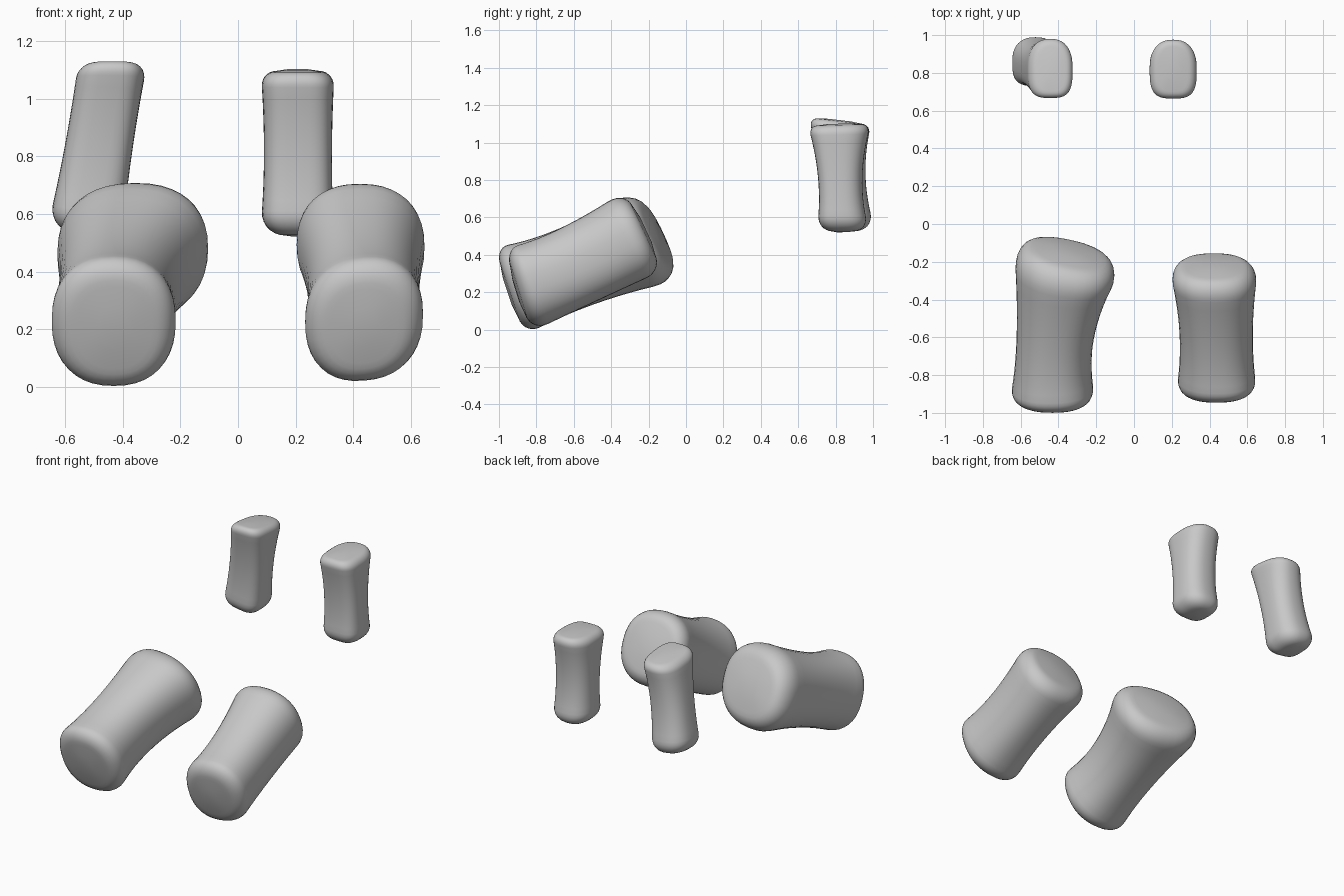
import bpy, bmesh, math
from mathutils import Vector

cube = bpy.data.objects.get("Cube")
if cube:
    bpy.data.objects.remove(cube, do_unlink=True)

SEGMENTS = 40
STEPS = 7

grey = bpy.data.materials.new("plain grey")
grey.use_nodes = True
grey.diffuse_color = (0.58, 0.58, 0.58, 1)
grey.node_tree.nodes["Principled BSDF"].inputs["Base Color"].default_value = (0.58, 0.58, 0.58, 1)


def through(a, b, c, t):
    """Smooth curve through three values at t = 0, 0.5 and 1."""
    return a * (2 * t - 1) * (t - 1) + b * 4 * t * (1 - t) + c * t * (2 * t - 1)


def spow(value, power):
    return math.copysign(abs(value) ** power, value)


def blob(name, start, middle, end, round_start, round_end, square_near=2.3, square_far=2.3):
    """Padded limb lofted through three sections of (centre, half side, half height)."""
    start, middle, end = [[Vector(v) for v in s] for s in (start, middle, end)]
    axis = end[0] - start[0]
    first, last = round_start / axis.length, 1 - round_end / axis.length

    # Position along the limb and inset of every ring, with rounded rims
    angles = [i / STEPS * math.pi / 2 for i in range(STEPS)]
    rings = [(first * (1 - math.cos(a)), round_start * (1 - math.sin(a))) for a in angles]
    rings += [(first + (last - first) * i / 12, 0) for i in range(13)]
    rings += [(1 - (1 - last) * (1 - math.cos(a)), round_end * (1 - math.sin(a)))
              for a in reversed(angles)]

    bm = bmesh.new()

    def add_ring(t, inset, scale=1.0, dome=0.0):
        centre, side, height = [through(a, b, c, t) for a, b, c in zip(start, middle, end)]
        centre = centre + axis.normalized() * dome * (side.length - inset)
        side = side * (1 - inset / side.length) * scale
        height = height * (1 - inset / height.length) * scale
        verts = []
        for i in range(SEGMENTS):
            a = 2 * math.pi * i / SEGMENTS
            power = 2 / (square_far if math.sin(a) > 0 else square_near)
            verts.append(bm.verts.new(centre + side * spow(math.cos(a), power)
                                      + height * spow(math.sin(a), power)))
        return verts

    # Slightly domed ends
    loops = [add_ring(0, round_start, 0.5, -0.08)]
    loops += [add_ring(t, inset) for t, inset in rings]
    loops.append(add_ring(1, round_end, 0.5, 0.08))
    for low, high in zip(loops, loops[1:]):
        for i in range(SEGMENTS):
            j = (i + 1) % SEGMENTS
            bm.faces.new((low[i], low[j], high[j], high[i]))
    bm.faces.new(loops[0])
    bm.faces.new(loops[-1])
    bmesh.ops.recalc_face_normals(bm, faces=bm.faces)

    mesh = bpy.data.meshes.new(name)
    bm.to_mesh(mesh)
    bm.free()
    mesh.materials.append(grey)
    mesh.shade_smooth()
    bpy.context.collection.objects.link(bpy.data.objects.new(name, mesh))


# Thick front limbs, rising towards the back
blob("left_front_limb",
     ((0.437, -0.9, 0.21), (0.217, 0, 0.02), (0, -0.07, 0.223)),
     ((0.435, -0.58, 0.345), (0.194, 0, 0), (0, -0.1, 0.193)),
     ((0.422, -0.225, 0.53), (0.237, 0, 0), (0, -0.1, 0.215)), 0.1, 0.09)
blob("right_front_limb",
     ((-0.43, -0.945, 0.205), (0.23, 0, 0), (0, -0.08, 0.237)),
     ((-0.415, -0.58, 0.34), (0.206, 0, 0), (0, -0.1, 0.2)),
     ((-0.347, -0.155, 0.51), (0.29, -0.06, 0), (0, -0.115, 0.25)), 0.1, 0.12)

# Slim upright rear limbs, squarer on the front side
blob("left_rear_limb",
     ((0.205, 0.84, 0.525), (0.129, 0, 0), (0, 0.142, 0)),
     ((0.208, 0.825, 0.8), (0.118, 0, 0), (0, 0.118, 0)),
     ((0.207, 0.82, 1.095), (0.128, 0, 0), (0, 0.168, 0.005)), 0.09, 0.05, 3.3, 2.4)
blob("right_rear_limb",
     ((-0.532, 0.868, 0.53), (0.13, 0, -0.02), (0, 0.142, 0.01)),
     ((-0.485, 0.84, 0.82), (0.117, 0, -0.01), (0, 0.12, 0)),
     ((-0.436, 0.822, 1.115), (0.12, 0, 0), (0, 0.168, -0.02)), 0.09, 0.05, 3.3, 2.4)
